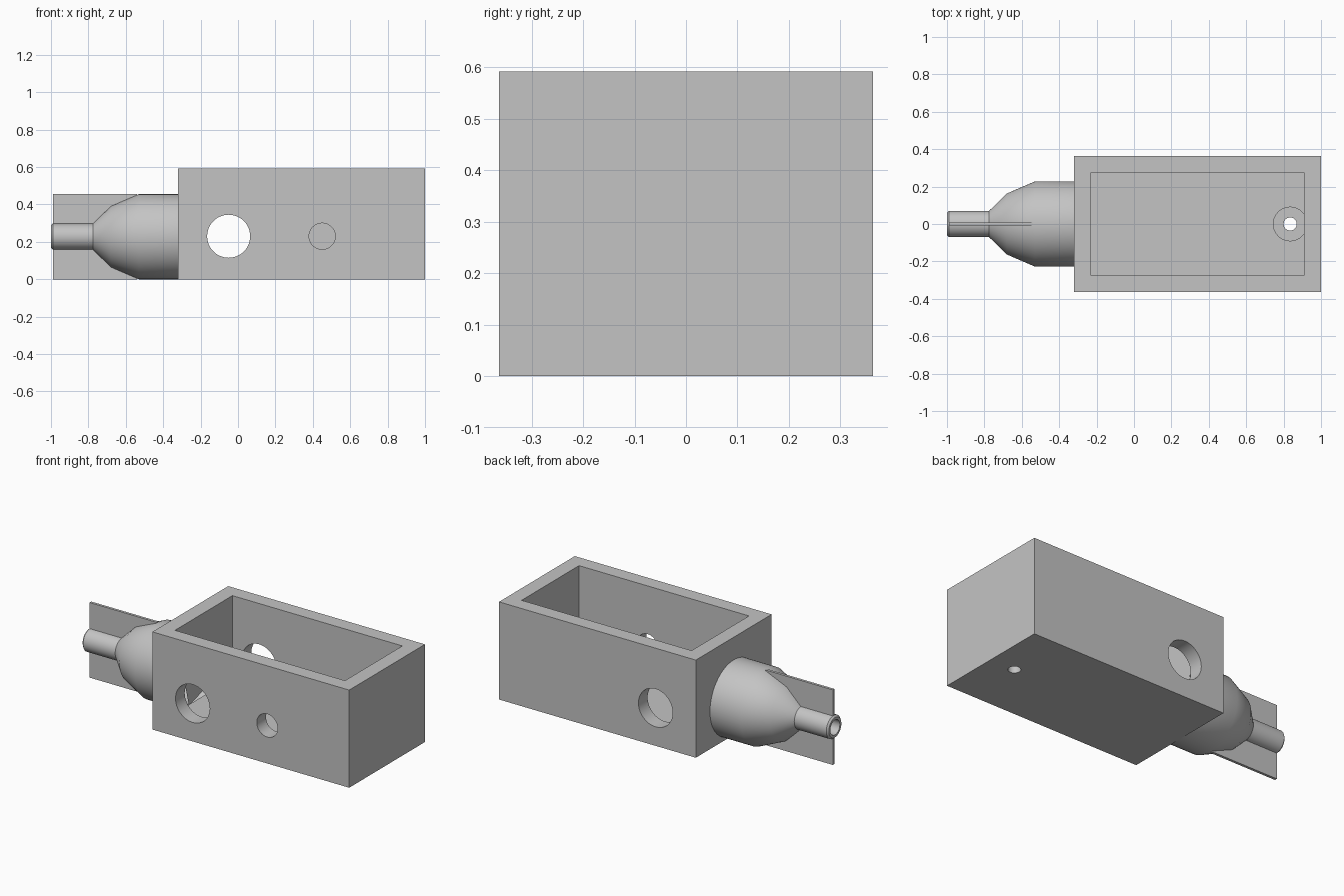
import bpy, bmesh, math
from mathutils import Matrix, Vector

cube = bpy.data.objects.get("Cube")
if cube:
    bpy.data.objects.remove(cube, do_unlink=True)

AXIS = 0.2275          # height of the nozzle axis
RADIUS = 0.2275        # nozzle body radius

grey = bpy.data.materials.new("plain grey")
grey.use_nodes = True
colour = (0.55, 0.55, 0.55, 1)
grey.diffuse_color = colour
for node in grey.node_tree.nodes:
    if node.type == 'BSDF_PRINCIPLED':
        node.inputs["Base Color"].default_value = colour


def finish(name, bm):
    bmesh.ops.recalc_face_normals(bm, faces=bm.faces)
    mesh = bpy.data.meshes.new(name)
    bm.to_mesh(mesh)
    bm.free()
    mesh.materials.append(grey)
    ob = bpy.data.objects.new(name, mesh)
    bpy.context.collection.objects.link(ob)
    return ob


def block(name, low, high):
    low, high = Vector(low), Vector(high)
    bm = bmesh.new()
    bmesh.ops.create_cube(bm, size=1)
    bmesh.ops.scale(bm, vec=high - low, verts=bm.verts)
    bmesh.ops.translate(bm, vec=(low + high) / 2, verts=bm.verts)
    return finish(name, bm)


def cylinder(name, centre, radius, depth, axis):
    turn = {'X': Matrix.Rotation(math.pi / 2, 4, 'Y'),
            'Y': Matrix.Rotation(math.pi / 2, 4, 'X'),
            'Z': Matrix.Identity(4)}[axis]
    bm = bmesh.new()
    bmesh.ops.create_cone(bm, cap_ends=True, segments=48, radius1=radius,
                          radius2=radius, depth=depth,
                          matrix=Matrix.Translation(centre) @ turn)
    return finish(name, bm)


def select(ob):
    bpy.ops.object.select_all(action='DESELECT')
    ob.select_set(True)
    bpy.context.view_layer.objects.active = ob


def cut(ob, cutter):
    select(ob)
    mod = ob.modifiers.new("cut", 'BOOLEAN')
    mod.operation = 'DIFFERENCE'
    mod.solver = 'EXACT'
    mod.object = cutter
    bpy.ops.object.modifier_apply(modifier=mod.name)
    bpy.data.objects.remove(cutter, do_unlink=True)


def smooth(ob):
    select(ob)
    bpy.ops.object.shade_smooth_by_angle(angle=math.radians(30))


# Open box with its cavity and holes
FLOOR = 0.09
box = block("box", (-0.32, -0.363, 0), (1, 0.363, 0.592))
cut(box, block("cavity", (-0.23, -0.275, FLOOR), (0.91, 0.275, 0.8)))
cut(box, cylinder("side_hole", (-0.05, 0, 0.23), 0.115, 1, 'Y'))
cut(box, cylinder("front_hole", (0.45, -0.32, 0.23), 0.07, 0.2, 'Y'))
cut(box, cylinder("nozzle_bore", (-0.29, 0, AXIS), 0.2, 0.12, 'X'))
cut(box, cylinder("drain_hole", (0.835, 0, 0), 0.035, 0.4, 'Z'))
cut(box, cylinder("drain_recess", (0.835, 0, FLOOR), 0.09, 0.08, 'Z'))
smooth(box)

# Hollow nozzle, turned about the x axis
outer = [(-0.32, RADIUS), (-0.53, RADIUS), (-0.68, 0.163),
         (-0.775, 0.07), (-0.99, 0.07), (-1, 0.06)]
inner = [(-1, 0.045), (-0.76, 0.045), (-0.665, 0.14), (-0.53, 0.2), (-0.32, 0.2)]
bm = bmesh.new()
verts = [bm.verts.new((x, 0, r)) for x, r in outer + inner]
edges = [bm.edges.new((a, b)) for a, b in zip(verts, verts[1:] + verts[:1])]
bmesh.ops.spin(bm, geom=verts + edges, cent=(0, 0, 0), axis=(1, 0, 0),
               angle=math.tau, steps=64, use_merge=True)
bmesh.ops.remove_doubles(bm, verts=bm.verts, dist=0.0001)
bmesh.ops.translate(bm, vec=(0, 0, AXIS), verts=bm.verts)
smooth(finish("nozzle", bm))

# Thin fins above and below the nozzle
fin_outline = [(-0.99, 0.065), (-0.775, 0.065), (-0.68, 0.158),
               (-0.54, 0.22), (-0.54, RADIUS), (-0.99, RADIUS)]
for name, side in (("upper_fin", 1), ("lower_fin", -1)):
    bm = bmesh.new()
    face = bm.faces.new([bm.verts.new((x, -0.008, AXIS + side * r))
                         for x, r in fin_outline])
    grown = bmesh.ops.extrude_face_region(bm, geom=[face])["geom"]
    bmesh.ops.translate(bm, vec=(0, 0.016, 0),
                        verts=[g for g in grown if isinstance(g, bmesh.types.BMVert)])
    finish(name, bm)
